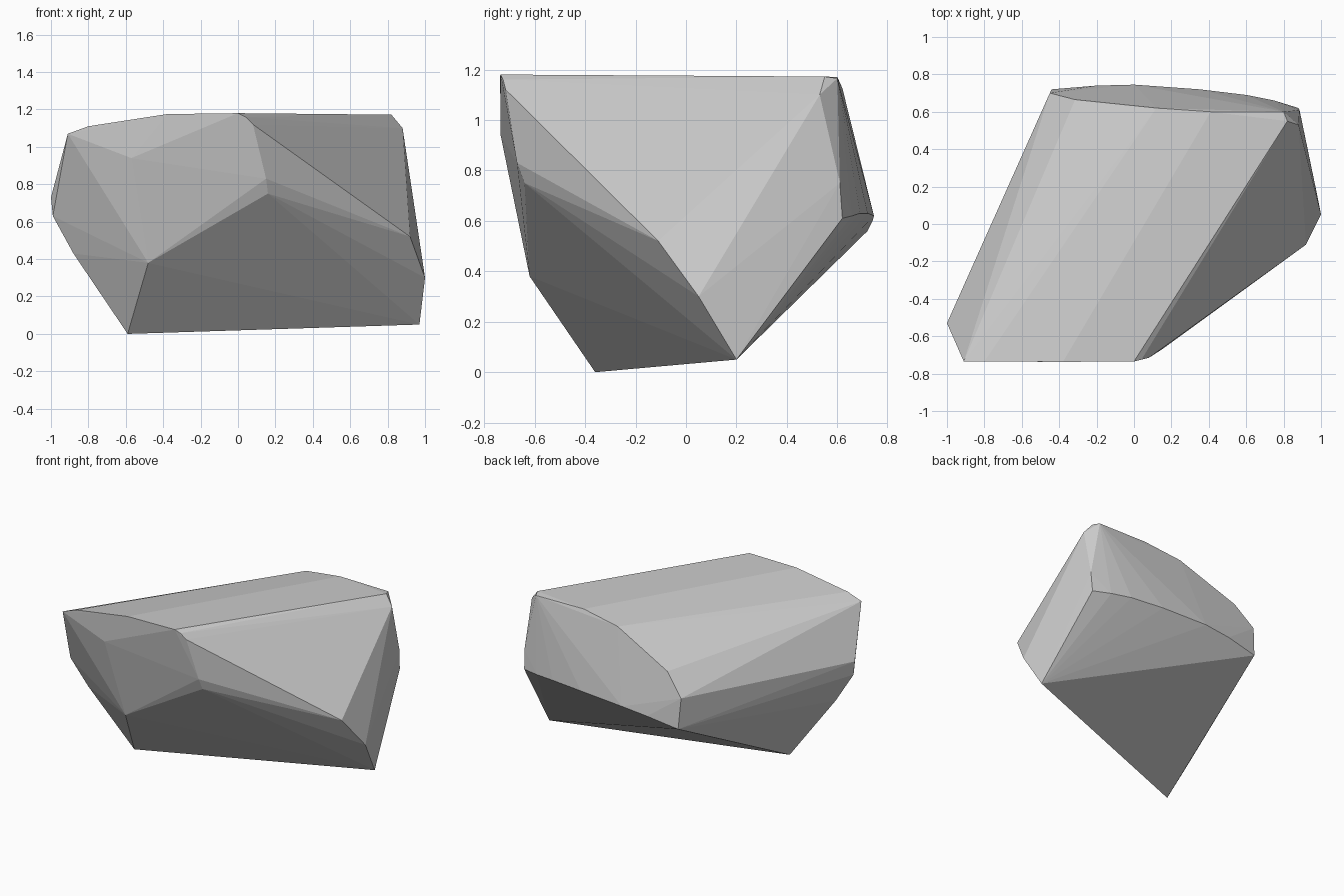
import bpy, bmesh

# Corner points of the boulder, grouped by region
base = [(-.59, -.36, 0), (.97, .20, .05)]
front = [(-.48, -.62, .38), (.16, -.64, .75), (.15, -.67, .83), (.08, -.715, 1.12),
         (.04, -.725, 1.16), (-.57, -.735, .94)]
front_rim = [(0, -.735, 1.18), (-.38, -.737, 1.175), (-.80, -.735, 1.11),
             (-.91, -.735, 1.07)]
left = [(-1, -.53, .73), (-.99, -.53, .63), (-.88, -.48, .43)]
right = [(.92, -.11, .52), (1, .05, .30), (.88, .53, 1.10), (.885, .61, .75), (.88, .62, .61)]
back_rim = [(-.45, .70, .78), (-.315, .665, .93), (.12, .62, 1.126), (.41, .60, 1.17),
            (.82, .55, 1.172), (.80, .60, 1.165)]
back_ridge = [(-.44, .72, .56), (-.20, .74, .60), (.0, .745, .62), (.35, .72, .63),
              (.60, .69, .63), (.75, .66, .62)]

# Wrap them in one convex faceted shell
bm = bmesh.new()
for p in base + front + front_rim + left + right + back_rim + back_ridge:
    bm.verts.new(p)
res = bmesh.ops.convex_hull(bm, input=bm.verts[:])
bmesh.ops.delete(bm, geom=[v for v in bm.verts if not v.link_faces], context='VERTS')
bmesh.ops.recalc_face_normals(bm, faces=bm.faces[:])
mesh = bpy.data.meshes.new("boulder")
bm.to_mesh(mesh)
bm.free()
bpy.context.collection.objects.link(bpy.data.objects.new("boulder", mesh))
